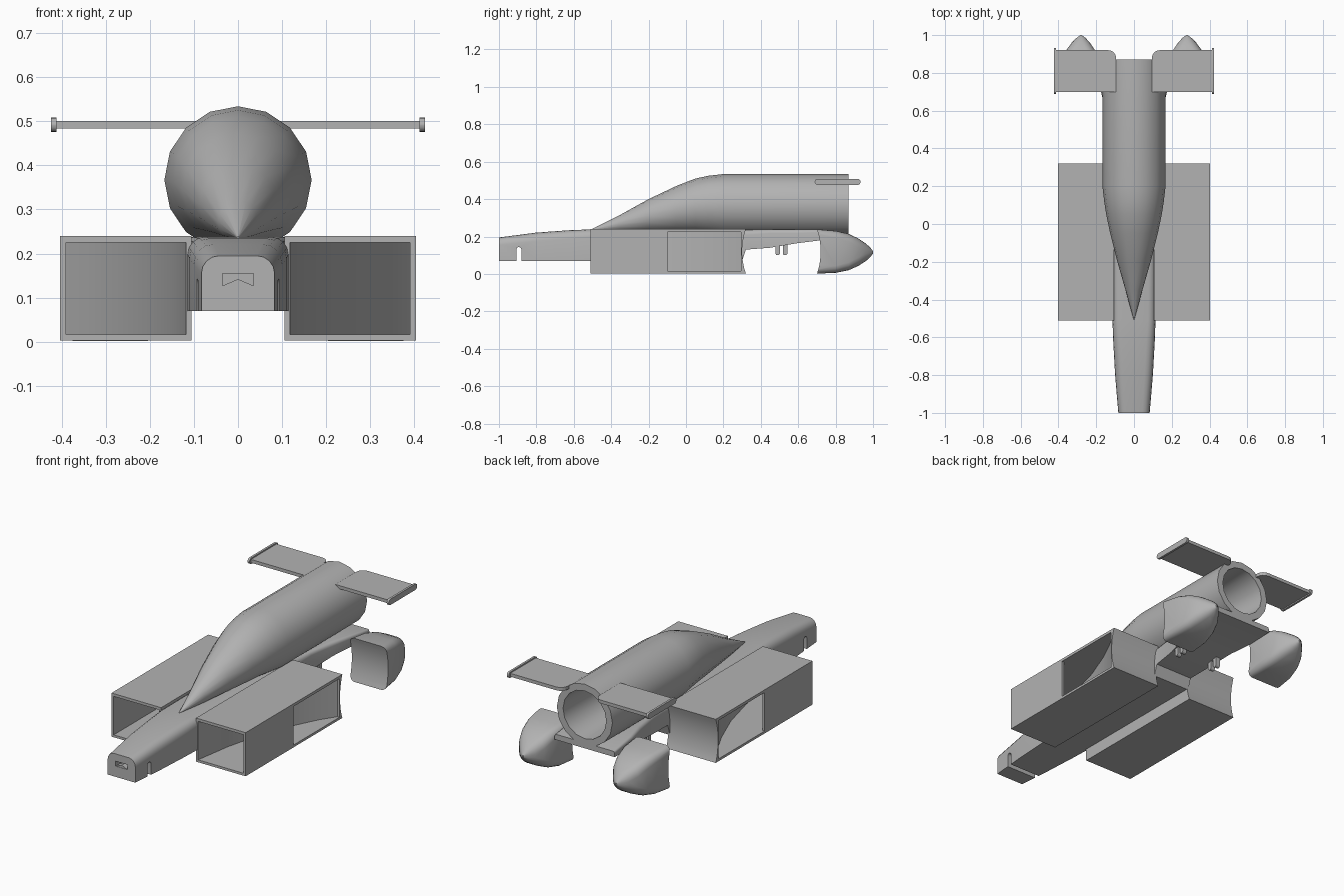
import bpy, bmesh, math
from math import sin, cos, pi, radians

if "Cube" in bpy.data.objects:
    bpy.data.objects.remove(bpy.data.objects["Cube"])

GREY = (0.45, 0.45, 0.45, 1)
grey = bpy.data.materials.new("plain grey")
grey.use_nodes = True
grey.diffuse_color = GREY
grey.node_tree.nodes["Principled BSDF"].inputs["Base Color"].default_value = GREY


def loft(name, rings, close_loop=False):
    """Skin a list of equal-length rings; cap the ends unless looped."""
    bm = bmesh.new()
    rows = [[bm.verts.new(p) for p in ring] for ring in rings]
    pairs = list(zip(rows, rows[1:]))
    if close_loop:
        pairs.append((rows[-1], rows[0]))
    else:
        bm.faces.new(rows[0])
        bm.faces.new(rows[-1])
    for a, b in pairs:
        for i in range(len(a)):
            j = (i + 1) % len(a)
            bm.faces.new((a[i], a[j], b[j], b[i]))
    bmesh.ops.recalc_face_normals(bm, faces=bm.faces)
    mesh = bpy.data.meshes.new(name)
    bm.to_mesh(mesh)
    bm.free()
    mesh.materials.append(grey)
    obj = bpy.data.objects.new(name, mesh)
    bpy.context.collection.objects.link(obj)
    return obj


def activate(obj):
    bpy.ops.object.select_all(action='DESELECT')
    obj.select_set(True)
    bpy.context.view_layer.objects.active = obj


def cut(obj, cutter):
    cutter.hide_render = True
    mod = obj.modifiers.new("cut", 'BOOLEAN')
    mod.operation = 'DIFFERENCE'
    mod.solver = 'EXACT'
    mod.object = cutter
    activate(obj)
    bpy.ops.object.modifier_apply(modifier="cut")
    bpy.data.objects.remove(cutter)


def smooth(obj, angle=35):
    activate(obj)
    bpy.ops.object.shade_smooth_by_angle(angle=radians(angle))


def along_x(name, yz, x0, x1):
    return loft(name, [[(x, y, z) for y, z in yz] for x in (x0, x1)])


def along_z(name, xy, z0, z1):
    return loft(name, [[(x, y, z) for x, y in xy] for z in (z0, z1)])


def box(x0, x1, y0, y1):
    return [(x0, y0), (x1, y0), (x1, y1), (x0, y1)]


def corner(cx, cy, r, start, n=4):
    """Quarter-circle points, counter-clockwise from the start angle."""
    return [(cx + r * cos(start + pi / 2 * i / n), cy + r * sin(start + pi / 2 * i / n))
            for i in range(n + 1)]


def rounded(x0, x1, z0, z1, r):
    return (corner(x1 - r, z1 - r, r, 0) + corner(x0 + r, z1 - r, r, pi / 2)
            + corner(x0 + r, z0 + r, r, pi) + corner(x1 - r, z0 + r, r, 1.5 * pi))


# Central body: flat bottom, rounded shoulders (y, half width, bottom, top, radius)
sections = [(-1, .083, .07, .195, .04), (-.8, .1, .07, .221, .045),
            (-.62, .11, .07, .234, .045), (-.51, .114, .07, .238, .04),
            (.3, .114, .07, .238, .03), (.32, .114, .13, .238, .03),
            (.45, .125, .14, .238, .02), (.6, .15, .165, .238, .02),
            (.72, .18, .18, .238, .015), (.87, .18, .185, .215, .01)]
rings = []
for y, w, lo, hi, r in sections:
    outline = [(w, lo)] + corner(w - r, hi - r, r, 0) + corner(r - w, hi - r, r, pi / 2) + [(-w, lo)]
    rings.append([(x, y, z) for x, z in outline])
body = loft("body", rings)
slot = [(-.907, 0), (-.88, 0), (-.88, .13)] + corner(-.8935, .13, .0135, 0)[1:] \
    + corner(-.8935, .13, .0135, pi / 2)[1:]
cut(body, along_x("slot_cutter", slot, -.2, .2))
cut(body, along_z("intake_cutter", box(-.035, .035, -1.1, -.96), .128, .155))
smooth(body)

# Small wedge lying inside the nose intake
loft("intake_wedge", [[(-.033, -.998, .128), (.033, -.998, .128), (0, -.998, .142)],
                      [(-.033, -.96, .128), (.033, -.96, .128), (0, -.96, .142)]])

# Engine cowl: slanted pointed front and hollow round tail (y, radius, centre height)
cowl = [(-.505, .002, .237), (-.35, .045, .272), (-.2, .088, .312), (-.05, .126, .345),
        (.05, .147, .363), (.12, .158, .367), (.2, .167, .367), (.87, .167, .367),
        (.87, .13, .367), (.45, .115, .367), (.45, .002, .367)]
engine = loft("engine_cowl", [[(r * sin(i * pi / 8), y, c + r * cos(i * pi / 8))
                               for i in range(16)] for y, r, c in cowl])
smooth(engine, 40)

# Hollow arch shape shared by the pod rears and the wheel fairings
arch = [(.02 * (1 - t * t), .12 + .12 * t) for t in [i / 5 - 1 for i in range(11)]]

for side, s in (("left", 1), ("right", -1)):
    # Side pod with a duct that runs from the front mouth out through the side
    profile = [(-.51, .24), (-.51, .003)] + [(.32 - d, max(z, .003)) for d, z in arch]
    pod = along_x(side + "_side_pod", profile, s * .105, s * .403)
    duct = [(.118, -.6), (.39, -.6), (.39, -.1), (.5, -.1), (.5, .295), (.39, .295),
            (.335, .21), (.27, .08), (.2, -.1), (.15, -.3), (.118, -.505)]
    cut(pod, along_z("duct_cutter", [(s * x, y) for x, y in duct], .016, .225))
    smooth(pod, 25)

    # Rear fairing: boxy front tapering to a blunt tip (y, half width, half height)
    fairing_rings = []
    for y, w, h, k in [(.69, .11, .119, .25), (.8, .106, .112, .35), (.87, .093, .097, .45),
                       (.92, .076, .074, .6), (.96, .048, .048, .8), (.985, .024, .026, .9),
                       (1, .004, .006, .9)]:
        cx = .29 - .01 * (y - .69) / .31
        cz = .12 - .005 * (y - .69) / .31
        outline = rounded(cx - w, cx + w, cz - h, cz + h, k * min(w, h))
        fairing_rings.append([(s * x, y, z) for x, z in outline])
    fairing = loft(side + "_rear_fairing", fairing_rings)
    hollow = [(.6, .3), (.6, -.05), (.7, -.05)] + [(.7 + d, z) for d, z in arch] + [(.7, .3)]
    cut(fairing, along_x("arch_cutter", hollow, s * .1, s * .5))
    smooth(fairing)

    # Rear wing half with a rounded inner trailing corner, and its end plate
    plan = [(.09, .7), (.415, .7), (.415, .92)] + corner(.135, .88, .04, pi / 2)
    along_z(side + "_wing", [(s * x, y) for x, y in plan], .483, .501)
    plate = along_x(side + "_wing_end_plate", rounded(.688, .933, .476, .508, .0155),
                    s * .412, s * .424)
    smooth(plate)

    # Suspension hooks under the body
    for y in (.49, .53):
        hook = along_x(side + "_suspension_hook", rounded(y - .012, y + .012, .1, .18, .011),
                       s * .1, s * .125)
        smooth(hook)
